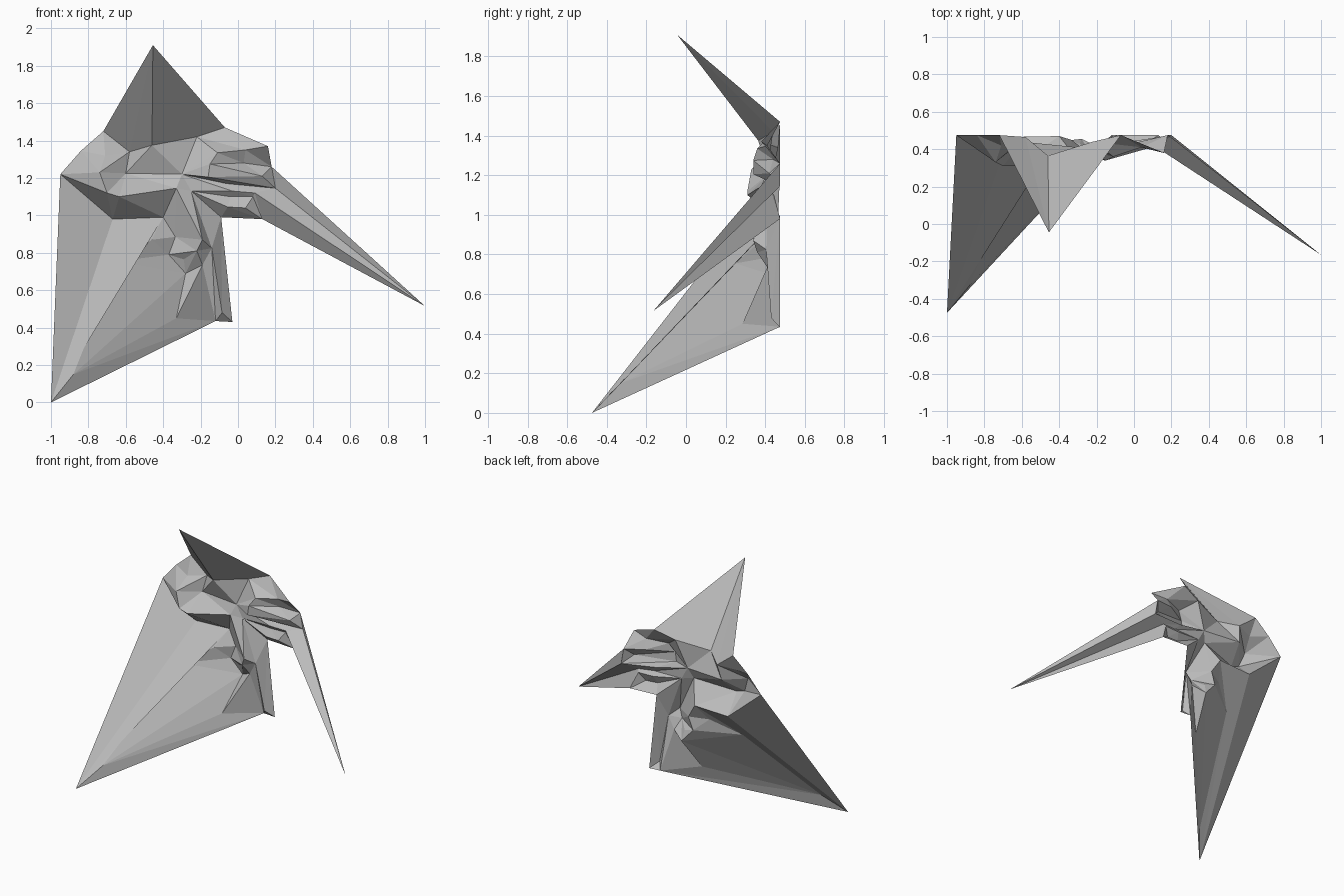
import bpy
import bmesh
from mathutils import Vector

cube = bpy.data.objects.get("Cube")
if cube:
    bpy.data.objects.remove(cube, do_unlink=True)

# One stone grey for the whole shell
grey = bpy.data.materials.new("stone_grey")
grey.use_nodes = True
tone = (.5, .5, .5, 1)
grey.diffuse_color = tone
grey.node_tree.nodes["Principled BSDF"].inputs["Base Color"].default_value = tone

BACK = .475  # depth of the open rear rim


def at(x, z, y=BACK):
    return Vector((x, y, z))


def fan(hub, *rim):
    """Triangles from one hub point over a rim of points."""
    return [(hub, a, b) for a, b in zip(rim, rim[1:])]


def strip(upper, lower):
    """Triangle pairs between two rails of equal length."""
    tris = []
    for a, b, c, d in zip(upper, upper[1:], lower[1:], lower):
        tris += [(a, b, c), (a, c, d)]
    return tris


def shell(name, *pieces):
    """Join fans and strips into one flat-faced sheet facing the front."""
    bm = bmesh.new()
    for piece in pieces:
        for tri in piece:
            face = bm.faces.new([bm.verts.new(p) for p in tri])
            face.normal_update()
            if face.normal.y > 0:
                face.normal_flip()
    bmesh.ops.remove_doubles(bm, verts=bm.verts, dist=.0005)
    mesh = bpy.data.meshes.new(name)
    bm.to_mesh(mesh)
    bm.free()
    mesh.materials.append(grey)
    bpy.context.collection.objects.link(bpy.data.objects.new(name, mesh))


# Tips of the three long spikes
low_tip = at(-1, 0, -.475)
top_tip = at(-.455, 1.91, -.045)
side_tip = at(1, .515, -.165)

# Rear rim
shoulder = at(-.95, 1.22)
cheek = at(-.84, 1.345)
crest_right = at(-.72, 1.45)
crest_left = at(-.07, 1.47)
jaw_top = at(.18, 1.26)
jaw_mid = at(.2, 1.145)
jaw_low = at(.13, .98)
armpit = at(-.09, .99)
foot = at(-.03, .43)
heel = at(-.12, .435)

# Brow and hub
socket_top = at(-.71, 1.32, .42)
socket_in = at(-.58, 1.34, .465)
socket_out = at(-.74, 1.23, .33)
brow_root = at(-.46, 1.375, .365)
brow_end = at(-.22, 1.42, .44)
ridge_start = at(-.6, 1.225, .44)
ridge_edge = at(-.7, 1.12, .31)
ridge_low = at(-.635, 1.10, .31)
hub_top = at(-.3, 1.22, .41)
hub_right = at(-.33, 1.145, .38)
hub_left = at(-.25, 1.13, .41)

# Left-hand ridges
lip_in = at(-.11, 1.335, .36)
lip_out = at(.04, 1.35, .41)
lip_peak = at(.16, 1.37, .38)
lip_under = at(-.15, 1.275, .34)
lip_fold = at(.03, 1.28, .44)
mid_in = at(-.16, 1.205, .34)
mid_out = at(.13, 1.21, .42)
mid_under = at(-.06, 1.17, .435)
groove_in = at(-.03, 1.13, .415)
groove_out = at(.09, 1.12, .43)
chin_in = at(-.04, 1.10, .44)
chin_out = at(.08, 1.10, .445)
chin_under = at(-.055, 1.045, .41)
chin_low = at(.04, 1.04, .415)

# Lower fin
collar_right = at(-.67, .98, .465)
collar_left = at(-.4, .99, .47)
knee = at(-.64, .755, .25)
keel = at(-.88, .15, -.33)
keel_end = at(-.33, .45, .285)
step_right = at(-.46, .87, .38)
step_back = at(-.335, .885, .45)
step_front = at(-.37, .79, .445)
knob_top = at(-.19, .87, .34)
knob_front = at(-.22, .81, .36)
knob_right = at(-.29, .765, .43)
knob_low = at(-.28, .69, .455)
knob_under = at(-.19, .735, .41)
knob_left = at(-.14, .825, .405)
ankle = at(-.085, .48, .43)

shell("top_spike",
      fan(top_tip, crest_right, socket_in, brow_root, brow_end, crest_left))

shell("cheek_and_socket",
      fan(socket_out, shoulder, cheek, socket_top, socket_in, ridge_start),
      fan(crest_right, cheek, socket_top, socket_in),
      fan(socket_in, brow_root, ridge_start))

shell("brow_ridge",
      fan(ridge_start, brow_root, hub_top, hub_right, ridge_low, ridge_edge,
          socket_out),
      fan(brow_end, brow_root, hub_top),
      fan(ridge_edge, socket_out, shoulder, collar_right, ridge_low),
      strip([ridge_low, hub_right], [collar_right, collar_left]))

shell("upper_lip",
      strip([brow_end, crest_left], [lip_in, lip_out]),
      fan(hub_top, brow_end, lip_in, lip_under, mid_in),
      fan(lip_out, crest_left, lip_peak, jaw_top, lip_fold),
      strip([lip_in, lip_out], [lip_under, lip_fold]))

shell("middle_lip",
      strip([lip_under, lip_fold, jaw_top], [mid_in, mid_out, mid_out]),
      fan(mid_out, jaw_top, jaw_mid),
      strip([mid_in, mid_out], [mid_under, jaw_mid]),
      fan(hub_top, mid_in, mid_under),
      strip([hub_top, mid_under, jaw_mid], [hub_left, groove_in, groove_out]))

shell("chin",
      strip([groove_in, groove_out], [chin_in, chin_out]),
      fan(hub_left, groove_in, chin_in, chin_under, armpit),
      strip([chin_in, chin_out], [chin_under, chin_low]),
      fan(jaw_low, groove_out, chin_out, chin_low, chin_under, armpit))

shell("side_spike",
      fan(side_tip, jaw_top, jaw_mid, groove_out, jaw_low))

shell("neck",
      fan(hub_right, hub_top, hub_left),
      strip([hub_right, hub_left], [step_back, knob_top]),
      fan(hub_right, collar_left, step_back),
      fan(hub_left, knob_top, knob_left, armpit),
      strip([armpit, foot], [knob_left, ankle]))

shell("lower_fin",
      fan(low_tip, shoulder, collar_right, collar_left),
      strip([low_tip, collar_left], [keel, knee]),
      fan(collar_left, step_back, step_right, knee),
      fan(low_tip, keel, heel),
      fan(knob_low, step_front, knee, keel, keel_end, knob_under),
      fan(heel, keel, keel_end, knob_under),
      strip([knob_left, ankle], [knob_under, heel]),
      fan(foot, ankle, heel))

shell("knob",
      strip([step_right, step_back, knob_top], [knee, step_front, knob_front]),
      fan(knob_right, step_front, knob_front),
      fan(knob_right, step_front, knob_low),
      fan(knob_front, knob_top, knob_left, knob_under, knob_low, knob_right))
